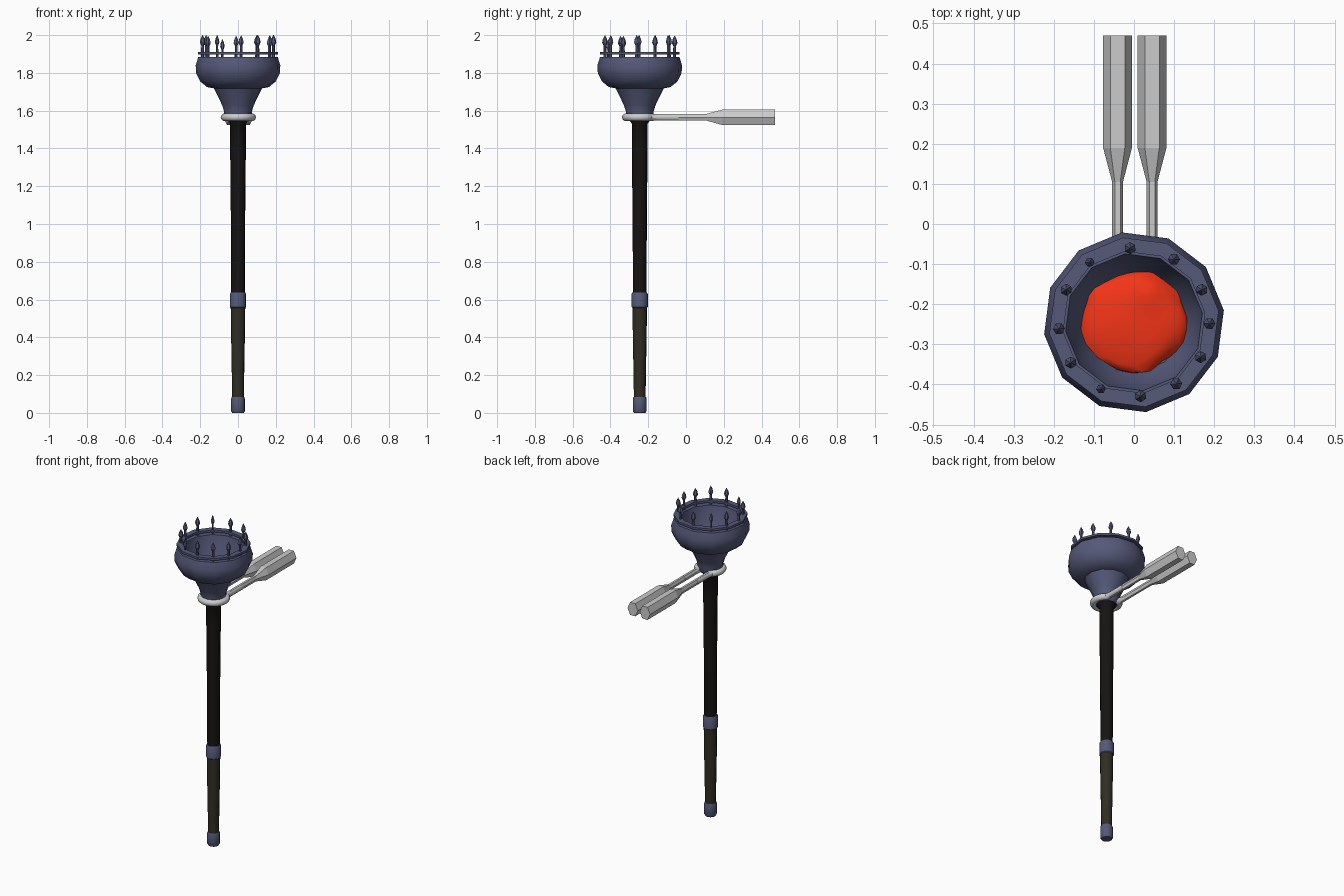
import bpy, math, random
from mathutils import Vector, noise

if "Cube" in bpy.data.objects:
    bpy.data.objects.remove(bpy.data.objects["Cube"])

random.seed(3)
CY = -0.245          # torch axis in y
PH = math.radians(7.6)


def material(name, rgb):
    m = bpy.data.materials.new(name)
    m.diffuse_color = (*rgb, 1)
    m.use_nodes = True
    m.node_tree.nodes["Principled BSDF"].inputs["Base Color"].default_value = m.diffuse_color
    return m


IRON = material("blue_iron", (0.09, 0.10, 0.19))
BLACK = material("black_wood", (0.008, 0.007, 0.006))
LEATHER = material("dark_leather", (0.03, 0.027, 0.016))
EMBER = material("ember_red", (0.9, 0.035, 0.008))


def mesh_object(name, verts, faces, mat=None, smooth=None):
    me = bpy.data.meshes.new(name)
    me.from_pydata(verts, [], faces)
    ob = bpy.data.objects.new(name, me)
    bpy.context.collection.objects.link(ob)
    if mat:
        me.materials.append(mat)
    if smooth:
        bpy.ops.object.select_all(action='DESELECT')
        ob.select_set(True)
        bpy.context.view_layer.objects.active = ob
        bpy.ops.object.shade_smooth_by_angle(angle=math.radians(smooth))
    return ob


def bridge(rings, n, caps=True, loop=False):
    """Quads joining consecutive rings of n vertices."""
    faces = []
    for i in range(rings if loop else rings - 1):
        k = (i + 1) % rings
        for j in range(n):
            a = (j + 1) % n
            faces.append((i * n + j, i * n + a, k * n + a, k * n + j))
    if caps and not loop:
        faces.append(tuple(reversed(range(n))))
        faces.append(tuple(range((rings - 1) * n, rings * n)))
    return faces


def lathe(name, profile, mat, n=12, x=0, y=CY, phase=PH, smooth=40, loop=False):
    verts = [(x + r * math.cos(phase + math.tau * j / n),
              y + r * math.sin(phase + math.tau * j / n), z)
             for r, z in profile for j in range(n)]
    return mesh_object(name, verts, bridge(len(profile), n, loop=loop), mat, smooth)


def sweep(name, path, n, smooth=None):
    """Loft along a flat path of (x, y, z, half width, half height)."""
    verts = []
    for i, (x, y, z, w, h) in enumerate(path):
        a, b = path[max(i - 1, 0)], path[min(i + 1, len(path) - 1)]
        t = Vector((b[0] - a[0], b[1] - a[1])).normalized()
        for j in range(n):
            q = math.tau * j / n
            s = w * math.cos(q)
            # normalise so the height reaches h on a hexagon too
            u = h * math.sin(q) / (math.sin(math.pi / 3) if n == 6 else 1)
            verts.append((x + t.y * s, y - t.x * s, z + u))
    return mesh_object(name, verts, bridge(len(path), n), None, smooth)


# Handle: end cap, leather grip, collar and black shaft
lathe("end_cap", [(0.031, 0), (0.037, 0.01), (0.037, 0.075), (0.033, 0.085)], IRON)
lathe("grip", [(0.031, 0.07), (0.034, 0.25), (0.037, 0.42), (0.039, 0.57)], LEATHER)
lathe("collar", [(0.038, 0.555), (0.043, 0.56), (0.043, 0.63), (0.039, 0.638)], IRON)
lathe("shaft", [(0.036, 0.62), (0.038, 1.0), (0.042, 1.4), (0.042, 1.53),
                (0.055, 1.55), (0.055, 1.56)], BLACK)

# Fire bowl with neck, thick rim and hollow inside
lathe("fire_bowl", [(0.06, 1.55), (0.074, 1.57), (0.074, 1.595), (0.085, 1.63),
                    (0.128, 1.718), (0.165, 1.725), (0.202, 1.755), (0.224, 1.80),
                    (0.226, 1.84), (0.212, 1.885), (0.172, 1.885), (0.155, 1.79),
                    (0.125, 1.735), (0.04, 1.725)], IRON)

# Fence: flat band threaded by spikes
lathe("fence_band", [(0.178, 1.898), (0.213, 1.898), (0.213, 1.911), (0.178, 1.911)],
      IRON, loop=True)
for i, deg in enumerate([-1, 26, 58, 93, 126, 154, 185, 213, 244, 275, 304, 332]):
    a = math.radians(deg)
    top = 1.978 if deg == 244 else 2.0 - random.uniform(0, 0.006) * (i % 2)
    s = 0.8 if deg in (126, 244) else 1
    lathe(f"spike_{i + 1}", [(0.009 * s, 1.87), (0.007 * s, top - 0.055),
                             (0.015 * s, top - 0.038), (0.011 * s, top - 0.02),
                             (0.001, top)],
          IRON, n=6, x=0.188 * math.cos(a), y=CY + 0.185 * math.sin(a), phase=a, smooth=20)

# Glowing coals: lumpy flattened mound with a small peak
bpy.ops.mesh.primitive_ico_sphere_add(subdivisions=3, radius=1)
coals = bpy.context.object
coals.name = "coals"
for v in coals.data.vertices:
    k = 1 + 0.13 * noise.noise(v.co * 1.8 + Vector((3, 1, 2)))
    peak = 0.02 * math.exp(-((v.co.x - 0.3) ** 2 + (v.co.y - 0.62) ** 2) / 0.04)
    v.co = Vector((v.co.x * 0.132 * k, CY + v.co.y * 0.125 * k,
                   1.748 + v.co.z * 0.034 * k + (peak if v.co.z > 0 else 0)))
coals.data.materials.append(EMBER)
bpy.ops.object.shade_smooth_by_angle(angle=math.radians(40))

# Tongs: loop around the neck that runs back as two arms
Z, X0, R = 1.565, 0.002, 0.074
arc = [math.radians(125 + (290 * i / 24)) for i in range(25)]
loop_path = [(X0 + R * math.cos(a), CY + R * math.sin(a), Z, 0.02, 0.02) for a in arc]
left = [(X0 - 0.044, y, Z, 0.014, 0.018) for y in (-0.04, -0.15)]
right = [(X0 + 0.044, y, Z, 0.014, 0.018) for y in (-0.15, -0.04)]
sweep("tong_loop", left + loop_path + right, 10, 50)

# Flared hexagonal tong handles
for side, name in ((-1, "left"), (1, "right")):
    x = X0 + side * 0.043
    sweep(f"{name}_tong_handle",
          [(x, -0.16, Z, 0.0135, 0.017), (x, 0.105, Z, 0.0135, 0.017),
           (x, 0.19, Z, 0.036, 0.04), (x, 0.47, Z, 0.036, 0.04)], 6)
